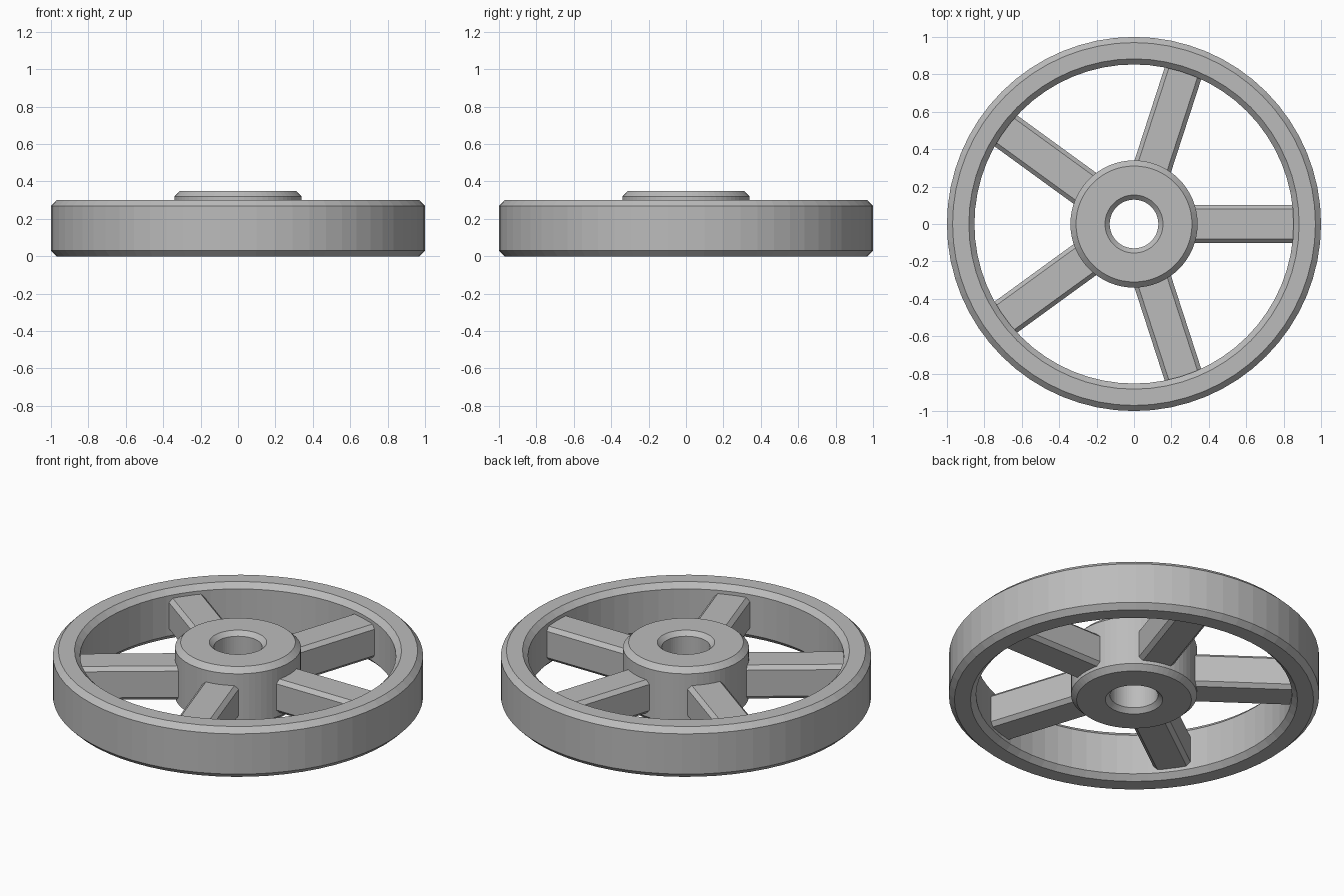
import bpy, bmesh
from math import tau
from mathutils import Matrix, Vector

cube = bpy.data.objects.get("Cube")
if cube:
    bpy.data.objects.remove(cube, do_unlink=True)

metal = bpy.data.materials.new("plain_grey")
metal.use_nodes = True
grey = (0.5, 0.5, 0.5, 1)
metal.diffuse_color = grey
metal.node_tree.nodes["Principled BSDF"].inputs["Base Color"].default_value = grey

SEGMENTS = 64
SPOKES = 5


def finish(bm, name):
    bmesh.ops.recalc_face_normals(bm, faces=bm.faces)
    mesh = bpy.data.meshes.new(name)
    bm.to_mesh(mesh)
    bm.free()
    mesh.materials.append(metal)
    obj = bpy.data.objects.new(name, mesh)
    bpy.context.collection.objects.link(obj)
    return obj


def chamfered_ring(name, inner, outer, height, inner_cut, outer_cut):
    """Revolve a rectangle with cut corners around the z axis."""
    a, b = inner_cut, outer_cut
    profile = [(inner, a), (inner + a, 0), (outer - b, 0), (outer, b),
               (outer, height - b), (outer - b, height),
               (inner + a, height), (inner, height - a)]
    bm = bmesh.new()
    verts = [bm.verts.new((r, 0, z)) for r, z in profile]
    edges = [bm.edges.new((v, verts[i - 1])) for i, v in enumerate(verts)]
    bmesh.ops.spin(bm, geom=verts + edges, axis=(0, 0, 1), cent=(0, 0, 0),
                   angle=tau, steps=SEGMENTS, use_merge=True)
    bmesh.ops.remove_doubles(bm, verts=bm.verts, dist=1e-4)
    return finish(bm, name)


def spoke(name, angle, start=0.3, end=0.88, width=0.205, height=0.2, cut=0.022):
    """Bar with its four long edges chamfered, ends buried in hub and rim."""
    bm = bmesh.new()
    bmesh.ops.create_cube(bm, size=1)
    bmesh.ops.scale(bm, vec=(end - start, width, height), verts=bm.verts)
    bmesh.ops.translate(bm, vec=((start + end) / 2, 0, 0.15), verts=bm.verts)
    long_edges = [e for e in bm.edges
                  if abs((e.verts[0].co - e.verts[1].co).x) > 0.1]
    bmesh.ops.bevel(bm, geom=long_edges, offset=cut, segments=1, affect='EDGES')
    bmesh.ops.rotate(bm, matrix=Matrix.Rotation(angle, 3, 'Z'),
                     cent=Vector(), verts=bm.verts)
    return finish(bm, name)


# Outer rim and bored hub
chamfered_ring("rim", 0.853, 1.0, 0.3, 0.03, 0.03)
chamfered_ring("hub", 0.13, 0.34, 0.35, 0.025, 0.03)

# Evenly spaced spokes
for i in range(SPOKES):
    spoke(f"spoke_{i + 1}", i * tau / SPOKES)
